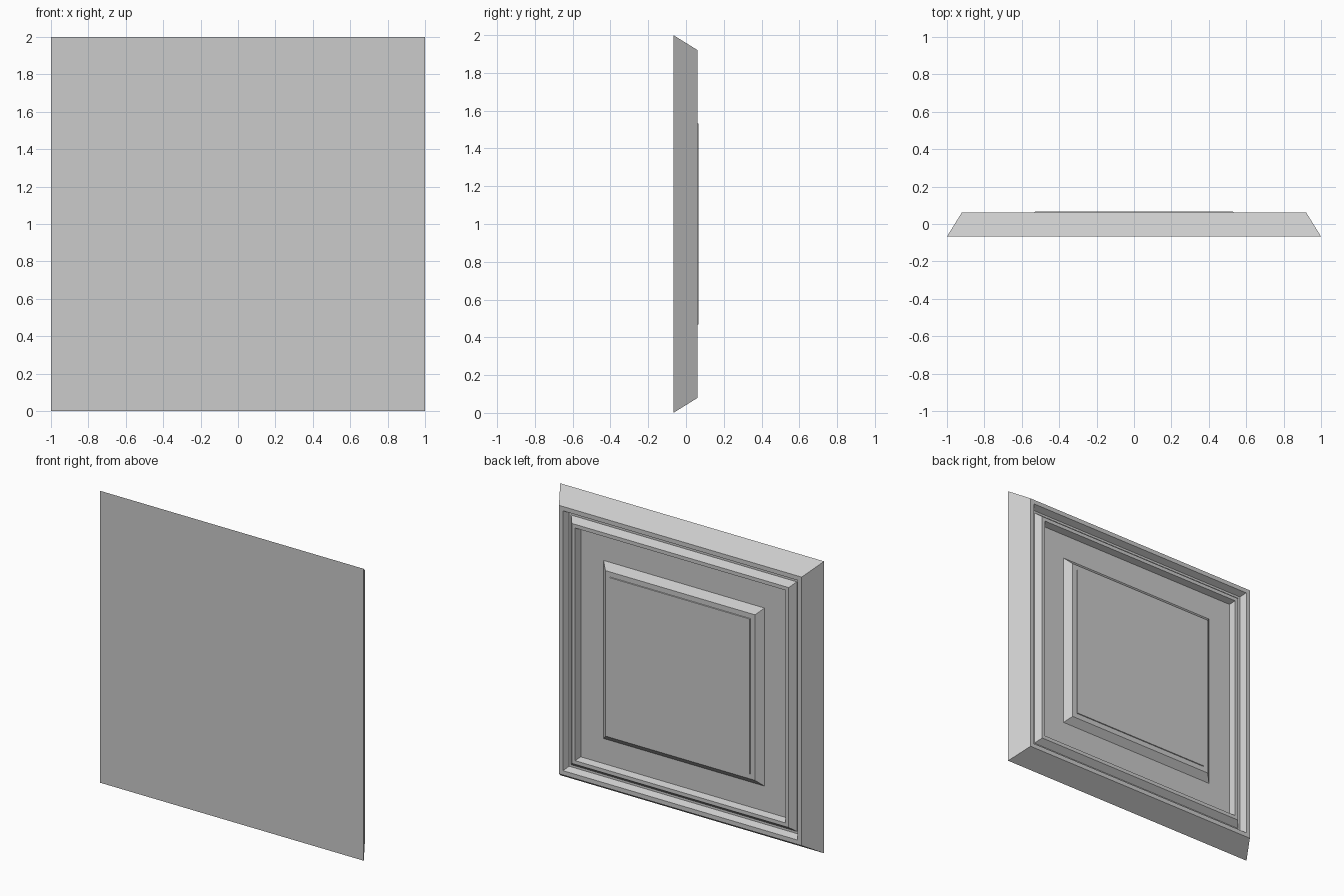
import bpy, bmesh

if "Cube" in bpy.data.objects:
    bpy.data.objects.remove(bpy.data.objects["Cube"])

# Nested square rings: (half size, y), from the flat front to the centre panel at the back
PROFILE = [
    (1.00, -0.067),                                   # front face edge
    (0.92, 0.062), (0.89, 0.062),                     # bevelled side and rim
    (0.87, 0.022), (0.855, 0.022),                    # groove
    (0.822, 0.062), (0.797, 0.062),                   # ridge
    (0.782, 0.022), (0.61, 0.022),                    # sunken field
    (0.567, 0.062), (0.532, 0.062), (0.53, 0.067),    # raised centre panel
]


def square_panel(name, profile, centre_z):
    bm = bmesh.new()
    corners = [(-1, -1), (1, -1), (1, 1), (-1, 1)]
    rings = [[bm.verts.new((cx * r, y, centre_z + cz * r)) for cx, cz in corners]
             for r, y in profile]
    for a, b in zip(rings, rings[1:]):
        for i in range(4):
            j = (i + 1) % 4
            bm.faces.new((a[i], a[j], b[j], b[i]))
    bm.faces.new(rings[0])
    bm.faces.new(rings[-1])
    bmesh.ops.recalc_face_normals(bm, faces=bm.faces)
    mesh = bpy.data.meshes.new(name)
    bm.to_mesh(mesh)
    bm.free()
    obj = bpy.data.objects.new(name, mesh)
    bpy.context.collection.objects.link(obj)
    return obj


square_panel("moulded_wall_panel", PROFILE, 1.0)
